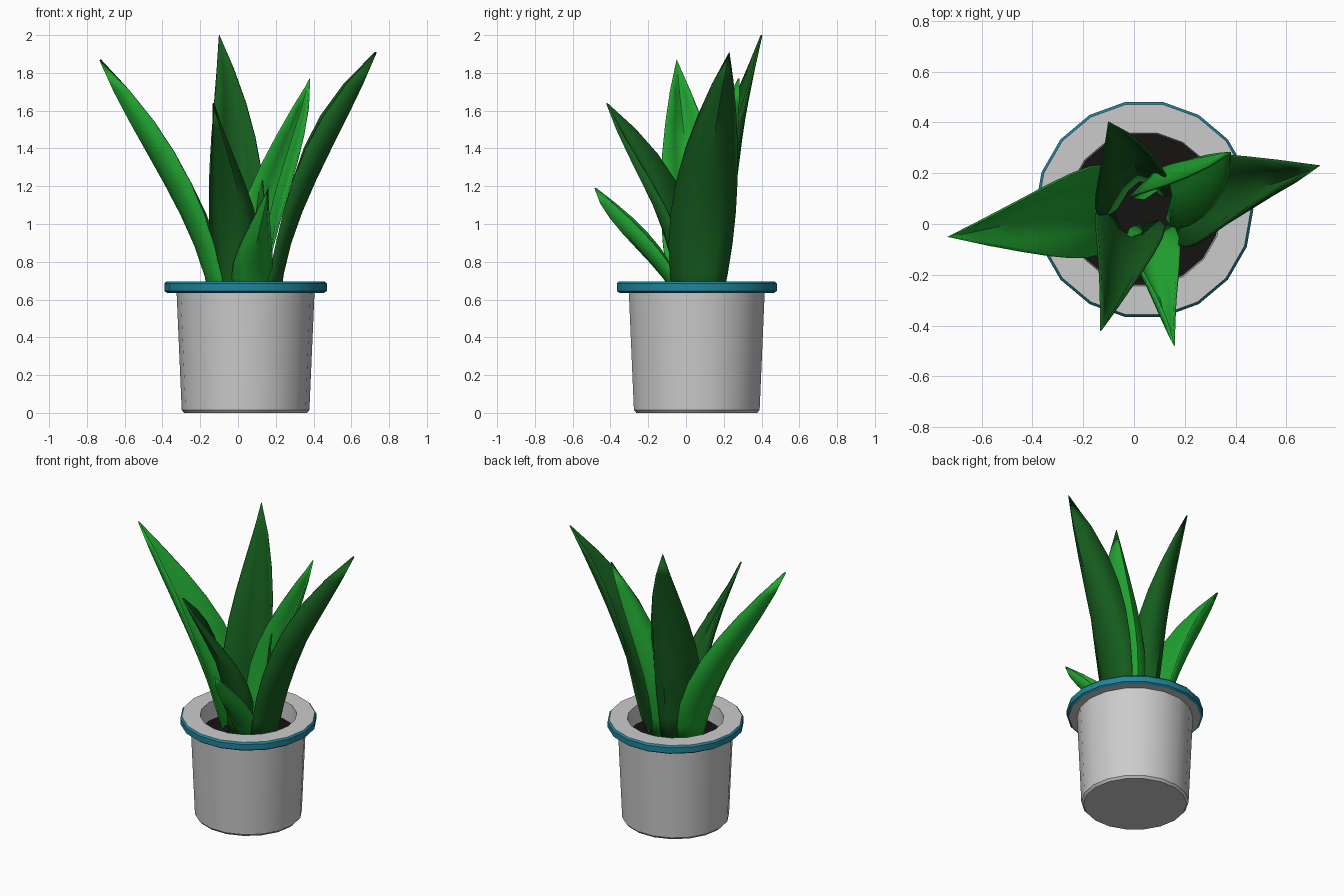
import bpy, bmesh, math
from mathutils import Vector

if "Cube" in bpy.data.objects:
    bpy.data.objects.remove(bpy.data.objects["Cube"])

CX, CY, SIDES = 0.04, 0.057, 18


def material(name, rgb):
    m = bpy.data.materials.new(name)
    m.diffuse_color = (*rgb, 1)
    m.use_nodes = True
    m.node_tree.nodes["Principled BSDF"].inputs["Base Color"].default_value = m.diffuse_color
    return m


TEAL = material("teal", (0.015, 0.23, 0.32))
SOIL = material("soil", (0.008, 0.006, 0.006))
BRIGHT = material("bright_green", (0.015, 0.37, 0.03))
DARK = material("dark_green", (0.008, 0.11, 0.013))


def finish(bm, name, mat=None, angle=35):
    me = bpy.data.meshes.new(name)
    bm.to_mesh(me)
    bm.free()
    ob = bpy.data.objects.new(name, me)
    bpy.context.collection.objects.link(ob)
    if mat:
        me.materials.append(mat)
    bpy.ops.object.select_all(action='DESELECT')
    ob.select_set(True)
    bpy.context.view_layer.objects.active = ob
    bpy.ops.object.shade_smooth_by_angle(angle=math.radians(angle))
    return ob


def lathe(name, profile, mat=None):
    """Turn an (r, z) profile around the pot axis."""
    bm = bmesh.new()
    rings = []
    for r, z in profile:
        rings.append([bm.verts.new((CX + r * math.cos(2 * math.pi * i / SIDES),
                                    CY + r * math.sin(2 * math.pi * i / SIDES), z))
                      for i in range(SIDES)])
    for a, b in zip(rings, rings[1:]):
        for i in range(SIDES):
            j = (i + 1) % SIDES
            bm.faces.new((a[i], a[j], b[j], b[i]))
    bmesh.ops.remove_doubles(bm, verts=bm.verts, dist=1e-5)
    return finish(bm, name, mat)


def leaf(name, mat, slices, tip):
    """Loft level slices (z, left edge xy, midrib xy, right edge xy) up to a tip."""
    zs = [s[0] for s in slices] + [tip[2]]
    cols = [[Vector(s[k:k + 2]) for s in slices] + [Vector(tip[:2])] for k in (1, 3, 5)]

    def at(col, z):
        # cubic through the three slices and the tip
        p = Vector((0, 0))
        for i, zi in enumerate(zs):
            w = 1
            for j, zj in enumerate(zs):
                if j != i:
                    w *= (z - zj) / (zi - zj)
            p += col[i] * w
        return p

    bm = bmesh.new()
    rows, n = [], 8
    for s in range(n + 1):
        z = zs[0] + (zs[-1] - zs[0]) * s / n
        l, m, r = (at(c, z) for c in cols)
        row = []
        for u in (-1, -0.5, 0, 0.5, 1):
            p = l * (u * (u - 1) / 2) + m * (1 - u * u) + r * (u * (u + 1) / 2)
            row.append(bm.verts.new((p.x, p.y, z)))
        rows.append(row)
    for a, b in zip(rows, rows[1:]):
        for i in range(4):
            bm.faces.new((a[i], a[i + 1], b[i + 1], b[i]))
    bmesh.ops.remove_doubles(bm, verts=bm.verts, dist=1e-4)
    ob = finish(bm, name, mat, 50)
    mod = ob.modifiers.new("thickness", 'SOLIDIFY')
    mod.thickness, mod.offset = 0.01, 0


# Pot: body with closed base, rim top and inner wall, coloured band, soil
lathe("pot_body", [(0, 0), (0.325, 0), (0.338, 0.015), (0.365, 0.635), (0.415, 0.635)])
lathe("rim_band", [(0.415, 0.635), (0.43, 0.645), (0.43, 0.684), (0.42, 0.695)], TEAL)
lathe("rim_top", [(0.42, 0.695), (0.305, 0.695), (0.30, 0.56)])
lathe("soil", [(0.302, 0.57), (0, 0.57)], SOIL)

# Leaves
leaf("left_leaf", BRIGHT, [(0.56, -0.06, 0.15, -0.14, 0.05, -0.06, -0.06),
                           (1.05, -0.17, 0.225, -0.30, 0.04, -0.18, -0.13),
                           (1.40, -0.36, 0.14, -0.49, 0.00, -0.35, -0.12)], (-0.73, -0.05, 1.87))
leaf("right_leaf", DARK, [(0.56, 0.13, -0.05, 0.22, 0.07, 0.15, 0.18),
                          (1.05, 0.24, -0.08, 0.33, 0.10, 0.25, 0.26),
                          (1.40, 0.36, 0.00, 0.49, 0.14, 0.35, 0.27)], (0.73, 0.23, 1.91))
leaf("back_leaf", DARK, [(0.56, 0.10, 0.12, 0.02, 0.17, -0.07, 0.06),
                         (1.10, 0.14, 0.15, 0.00, 0.25, -0.15, 0.06),
                         (1.50, 0.08, 0.26, -0.02, 0.30, -0.135, 0.19)], (-0.10, 0.40, 2.0))
leaf("back_right_leaf", BRIGHT, [(0.56, 0.13, 0.02, 0.15, 0.15, 0.04, 0.10),
                                 (1.05, 0.23, 0.00, 0.17, 0.23, 0.02, 0.12),
                                 (1.40, 0.33, 0.10, 0.27, 0.265, 0.17, 0.17)], (0.38, 0.28, 1.77))
leaf("front_leaf", DARK, [(0.56, -0.08, 0.04, -0.02, -0.05, 0.05, 0.00),
                          (1.05, -0.15, 0.02, -0.03, -0.15, 0.09, -0.09),
                          (1.30, -0.14, -0.10, -0.07, -0.26, 0.00, -0.23)], (-0.13, -0.42, 1.64))
leaf("small_front_leaf", BRIGHT, [(0.56, 0.02, 0.00, 0.08, -0.03, 0.14, 0.00),
                                  (0.80, -0.02, -0.09, 0.08, -0.19, 0.18, -0.10),
                                  (0.95, 0.04, -0.20, 0.11, -0.33, 0.17, -0.22)], (0.16, -0.48, 1.19))
